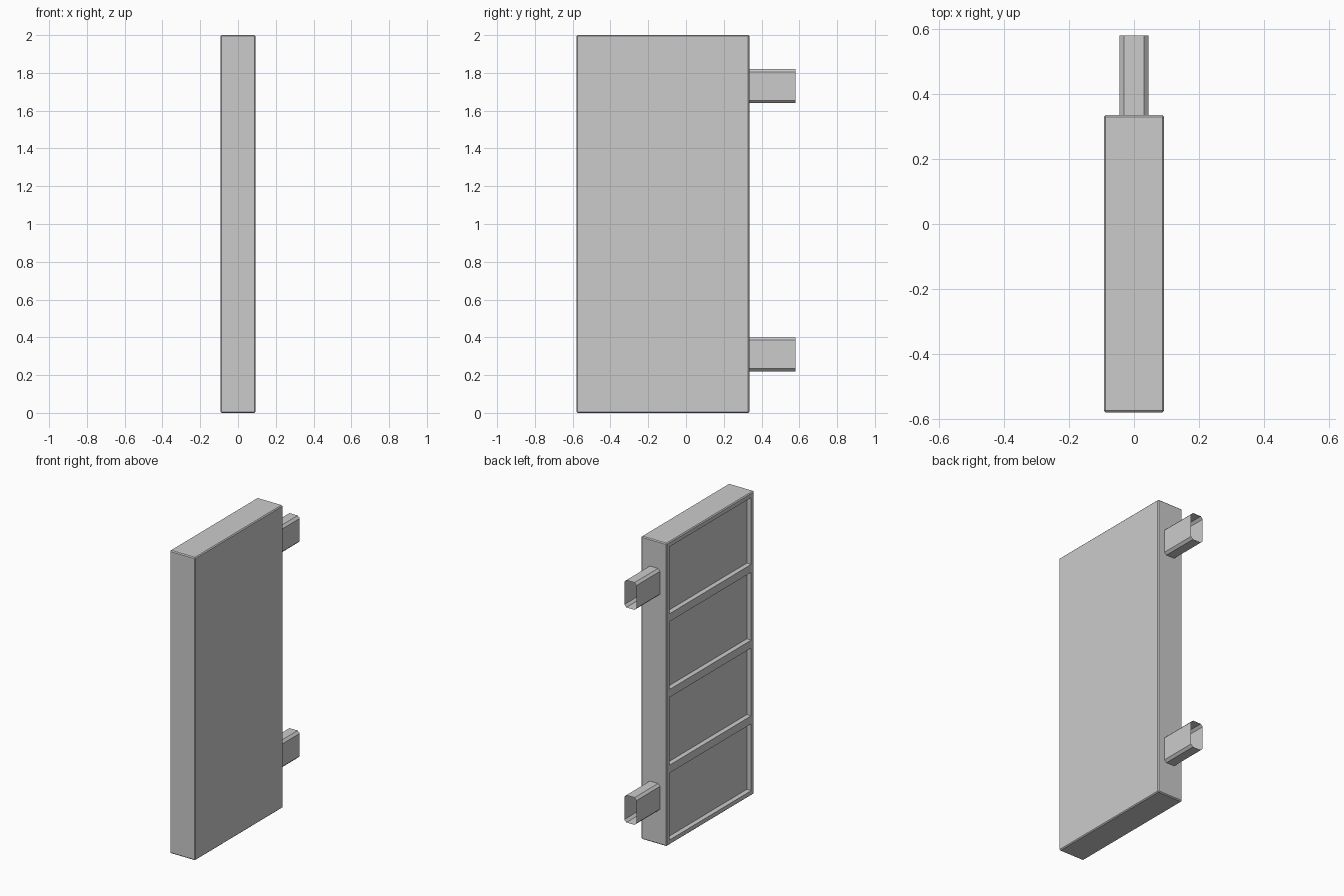
import bpy, bmesh
from mathutils import Vector

if "Cube" in bpy.data.objects:
    bpy.data.objects.remove(bpy.data.objects["Cube"])

X, Y0, Y1, H = 0.093, -0.58, 0.335, 2.0


def make_object(name, bm):
    bmesh.ops.recalc_face_normals(bm, faces=bm.faces)
    mesh = bpy.data.meshes.new(name)
    bm.to_mesh(mesh)
    bm.free()
    ob = bpy.data.objects.new(name, mesh)
    bpy.context.collection.objects.link(ob)
    return ob


# Door slab: softened box with four recessed panels on its -x face
bm = bmesh.new()
bmesh.ops.create_cube(bm, size=1)
for v in bm.verts:
    v.co = Vector((v.co.x * 2 * X, (Y0 + Y1) / 2 + v.co.y * (Y1 - Y0), (v.co.z + 0.5) * H))
bmesh.ops.bevel(bm, geom=bm.edges[:], offset=0.006, segments=1, affect='EDGES')
for z in (0.5, 1.0, 1.5):
    bmesh.ops.bisect_plane(bm, geom=bm.verts[:] + bm.edges[:] + bm.faces[:],
                           plane_co=(0, 0, z), plane_no=(0, 0, 1))
bm.normal_update()
panels = [f for f in bm.faces if f.normal.x < -0.99]
bmesh.ops.inset_individual(bm, faces=panels, thickness=0.037, depth=0)
recess = bmesh.ops.extrude_discrete_faces(bm, faces=panels)["faces"]
bmesh.ops.translate(bm, verts=list({v for f in recess for v in f.verts}), vec=(0.032, 0, 0))
make_object("door_slab", bm)


# Hinge arms: open-ended tubes with chamfered corners
def hinge_arm(name, zc, hx=0.045, hz=0.09, c=0.015):
    profile = [(hx, hz - c), (hx - c, hz), (c - hx, hz), (-hx, hz - c),
               (-hx, c - hz), (c - hx, -hz), (hx - c, -hz), (hx, c - hz)]
    bm = bmesh.new()
    near = [bm.verts.new((x, Y1, zc + z)) for x, z in profile]
    far = [bm.verts.new((x, 0.58, zc + z)) for x, z in profile]
    for i in range(8):
        j = (i + 1) % 8
        bm.faces.new((near[i], near[j], far[j], far[i]))
    make_object(name, bm)


hinge_arm("lower_hinge_arm", 0.31)
hinge_arm("upper_hinge_arm", 1.73)
